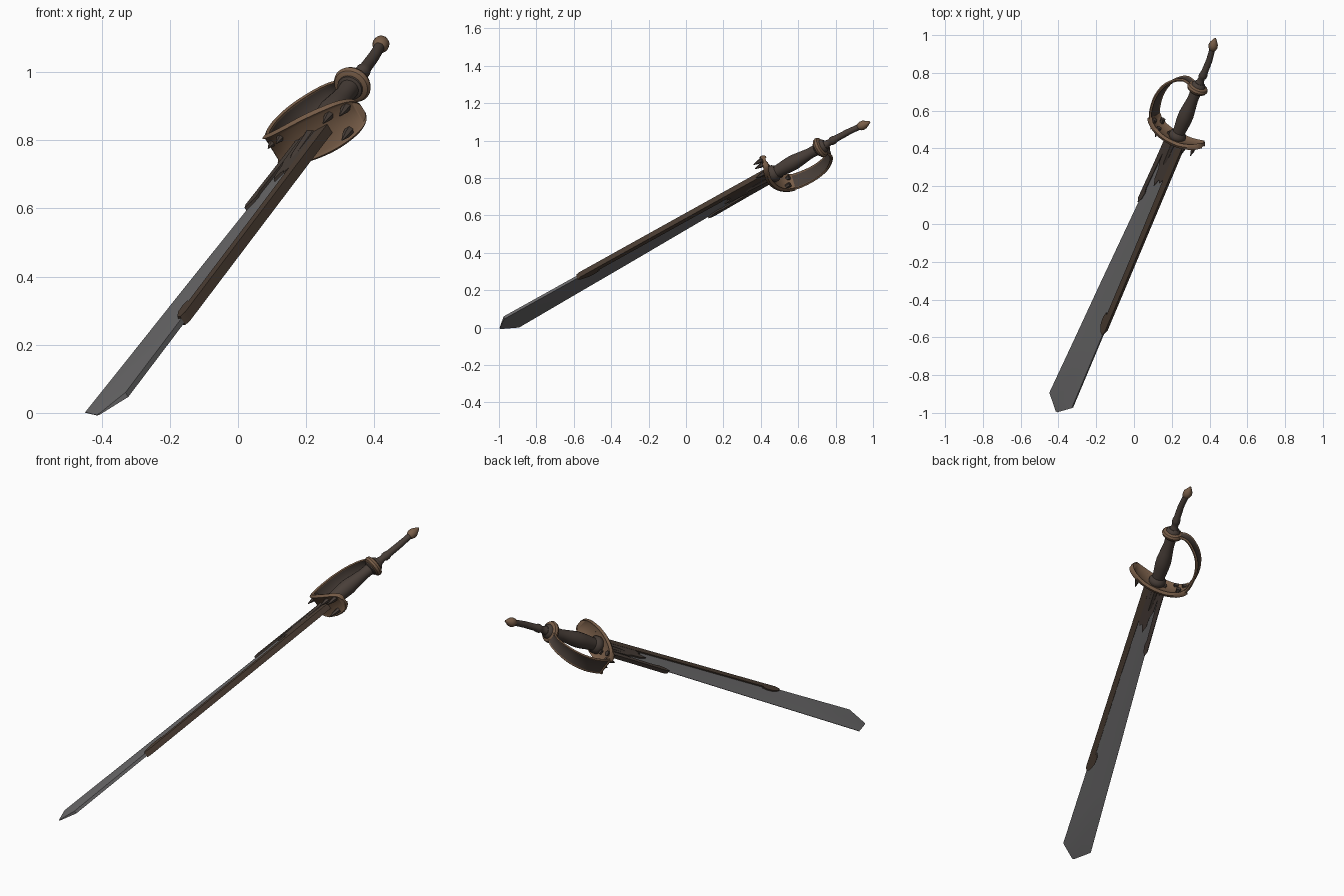
import bpy, bmesh, math
from mathutils import Vector, Matrix

if "Cube" in bpy.data.objects:
    bpy.data.objects.remove(bpy.data.objects["Cube"])

# Sword frame: X along the blade toward the pommel, Y across the blade (spine to edge), Z out of the flat
U = Vector((0.345, 0.82, 0.456)).normalized()
V = Vector((-0.78, 0.53, -0.33))
V = (V - U * V.dot(U)).normalized()
N = U.cross(V)
O = Vector((-0.33, -0.975, 0.06)) + 0.05 * V - 0.008 * N
M = Matrix((U, V, N)).transposed().to_4x4()
M.translation = O


def mat(name, c):
    m = bpy.data.materials.new(name)
    m.diffuse_color = (*c, 1)
    m.use_nodes = True
    m.node_tree.nodes["Principled BSDF"].inputs["Base Color"].default_value = m.diffuse_color
    return m


STEEL = mat("steel grey", (0.15, 0.147, 0.15))
DARK = mat("dark brown", (0.066, 0.049, 0.040))
BROWN = mat("spine brown", (0.075, 0.050, 0.035))
TAN = mat("tan bronze", (0.19, 0.112, 0.066))


def make(name, verts, faces, mats, rule=None, angle=40):
    me = bpy.data.meshes.new(name)
    me.from_pydata([M @ Vector(v) for v in verts], [], faces)
    for m in mats:
        me.materials.append(m)
    if rule:
        for i, p in enumerate(me.polygons):
            p.material_index = rule(i)
    bm = bmesh.new()
    bm.from_mesh(me)
    bmesh.ops.recalc_face_normals(bm, faces=bm.faces)
    bm.to_mesh(me)
    bm.free()
    ob = bpy.data.objects.new(name, me)
    bpy.context.collection.objects.link(ob)
    bpy.ops.object.select_all(action='DESELECT')
    ob.select_set(True)
    bpy.context.view_layer.objects.active = ob
    bpy.ops.object.shade_smooth_by_angle(angle=math.radians(angle))
    return ob


def loft(name, rings, mats, rule=None, angle=40):
    n = len(rings[0])
    verts = [p for r in rings for p in r]
    faces = [(k * n + i, k * n + (i + 1) % n, (k + 1) * n + (i + 1) % n, (k + 1) * n + i)
             for k in range(len(rings) - 1) for i in range(n)]
    faces += [tuple(range(n)), tuple(range(len(verts) - n, len(verts)))]
    return make(name, verts, faces, mats, rule, angle)


def lathe(name, prof, m, n=20):
    # prof: (s, centre w, radius)
    return loft(name, [[(s, w + r * math.cos(2 * math.pi * i / n), r * math.sin(2 * math.pi * i / n))
                        for i in range(n)] for s, w, r in prof], [m])


def plate(name, pts, t, m):
    n = len(pts)
    verts = [(s, w, -t) for s, w in pts] + [(s, w, t) for s, w in pts]
    faces = [tuple(range(n)), tuple(range(n, 2 * n))]
    faces += [(i, (i + 1) % n, n + (i + 1) % n, n + i) for i in range(n)]
    return make(name, verts, faces, [m], angle=30)


def spline(pts, k=6):
    # Catmull-Rom through the points
    P = [Vector(p) for p in pts]
    P = [2 * P[0] - P[1]] + P + [2 * P[-1] - P[-2]]
    out = []
    for a, b, c, d in zip(P, P[1:], P[2:], P[3:]):
        for j in range(k):
            x = j / k
            out.append(0.5 * (2 * b + (c - a) * x + (2 * a - 5 * b + 4 * c - d) * x * x
                              + (3 * b - a - 3 * c + d) * x ** 3))
    return out + [P[-2]]


# Ribbon section with raised rims: (across / half width, offset / thickness)
SEC = [(-1, 0), (-.88, -1), (-.74, -.55), (.74, -.55), (.88, -1),
       (1, 0), (.88, 1), (.74, .55), (-.74, .55), (-.88, 1)]


def ribbon(name, pts, th, mats, rule=None):
    # pts: (s, w, half width)
    c = spline(pts)
    rings = []
    for i, p in enumerate(c):
        d = c[min(i + 1, len(c) - 1)] - c[max(i - 1, 0)]
        l = math.hypot(d.x, d.y)
        ns, nw = -d.y / l, d.x / l
        rings.append([(p.x + ns * o * th, p.y + nw * o * th, a * p.z) for a, o in SEC])
    return loft(name, rings, mats, rule, 50)


# Blade: thick spine, sharp edge, flaring toward the angular tip
rings = []
for s, a, b in [(-.073, .02, .03), (0, -.05, .105), (.35, -.05, .092), (.7, -.05, .08),
                (1.265, -.05, .058), (1.72, -.05, .045)]:
    q = .002 if s < 0 else .008
    m = a + .6 * (b - a)
    rings.append([(s, a, -q), (s, m, -q * .8), (s, b, -.001), (s, b, .001), (s, m, q * .8), (s, a, q)])
loft("blade", rings, [STEEL], angle=20)

# Spine sheath with a ragged flame-like end
plate("spine_sheath", [(1.72, -.058), (.50, -.058), (.475, -.05), (.485, -.035), (.53, -.018),
                       (.57, -.016), (.60, -.022), (.59, -.030), (.66, -.030), (1.1, -.030),
                       (1.72, -.026)], .015, BROWN)
# Locket plates on both faces near the guard
plate("center_locket", [(1.72, -.03), (1.46, -.028), (1.43, -.015), (1.45, -.006), (1.40, .008),
                        (1.44, .02), (1.50, .022), (1.54, .032), (1.72, .036)], .014, DARK)
plate("edge_locket", [(1.72, .03), (1.52, .038), (1.36, .045), (1.33, .040), (1.29, .046),
                      (1.262, .058), (1.29, .066), (1.5, .060), (1.72, .056)], .011, DARK)
# Raised central rib on the locket
loft("locket_rib", [[(s, .005 + r * math.cos(a * math.pi / 4), 1.15 * r * math.sin(a * math.pi / 4))
                     for a in range(8)] for s, r in [(1.50, .006), (1.56, .017), (1.74, .024)]], [DARK])

# Curved guard plate
ribbon("guard", [(1.764, -.155, .016), (1.757, -.145, .040), (1.738, -.115, .058), (1.715, -.06, .068),
                 (1.703, .0, .070), (1.70, .06, .066), (1.708, .11, .060), (1.727, .15, .054),
                 (1.748, .168, .050)], .015, [TAN])
# Knuckle bow with a darker centre band
ribbon("knuckle_bow", [(1.735, .160, .051), (1.79, .180, .049), (1.87, .187, .046), (1.95, .168, .042),
                       (2.01, .125, .037), (2.04, .080, .032), (2.038, .035, .028)], .008,
       [TAN, DARK], lambda i: 1 if i % 10 in (2, 7) else 0)

# Claws hanging under the guard
for k, (w, t) in enumerate([(-.125, .03), (-.10, -.035), (-.075, .035),
                            (.10, .035), (.125, -.03), (.145, .025)]):
    s0 = 1.725 + (.02 if abs(w) > .11 else 0)
    loft(f"guard_claw_{k + 1}", [[(s, w + r * math.cos(a * math.pi / 3), t + r * math.sin(a * math.pi / 3))
                                  for a in range(6)]
                                 for s, r in [(s0, .014), (s0 - .03, .011), (s0 - .062, .002)]], [DARK])

# Grip
lathe("grip_collar", [(1.70, 0, .036), (1.715, 0, .046), (1.735, 0, .046), (1.75, 0, .034)], DARK)
lathe("grip", [(1.72, 0, .031), (1.77, 0, .035), (1.82, 0, .040), (1.86, 0, .041), (1.91, 0, .035),
               (1.96, 0, .029), (2.03, 0, .030)], DARK)
# Pommel disc: tan rim around a dark boss
lathe("pommel_disc", [(2.012, 0, .040), (2.018, 0, .052), (2.03, 0, .057), (2.042, 0, .052),
                      (2.048, 0, .040)], TAN, 28)
lathe("pommel_boss", [(2.0, 0, .026), (2.006, 0, .038), (2.03, 0, .042), (2.056, 0, .036),
                      (2.066, 0, .026)], DARK)
# Slightly bent rod and finial
lathe("pommel_rod", [(2.05, 0, .028), (2.08, 0, .019), (2.095, -.001, .017), (2.105, -.001, .022),
                     (2.12, -.002, .022), (2.135, -.002, .018), (2.21, -.001, .017), (2.25, .004, .016),
                     (2.285, .009, .016)], DARK)
lathe("finial", [(2.272, .008, .014), (2.280, .009, .021), (2.295, .011, .025), (2.31, .012, .023),
                 (2.325, .014, .015), (2.343, .016, .004)], TAN)
